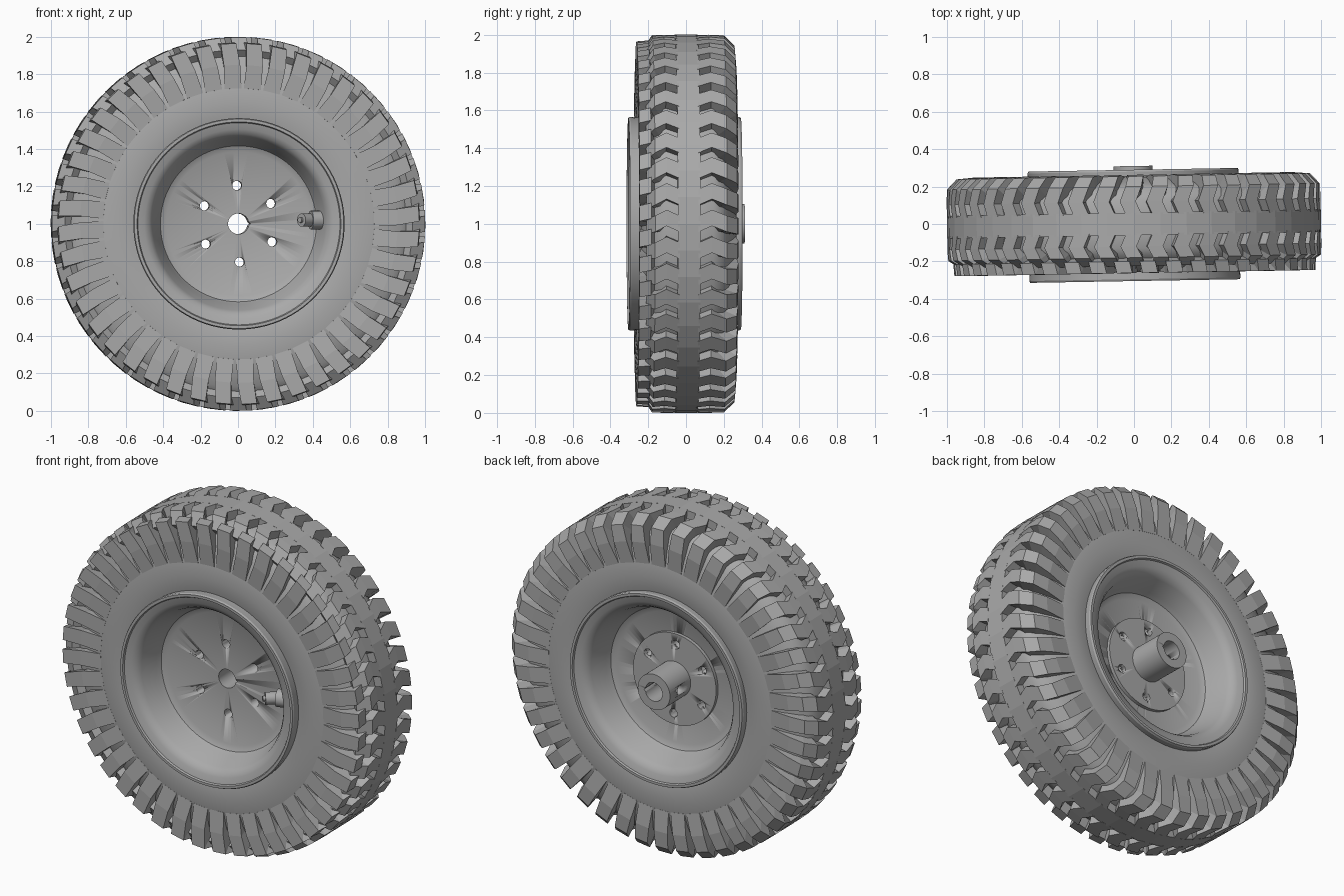
import bpy, bmesh, math
from mathutils import Matrix, Vector

if "Cube" in bpy.data.objects:
    bpy.data.objects.remove(bpy.data.objects["Cube"])

LUGS = 44
PITCH = math.tau / LUGS
TILT = Matrix.Rotation(math.radians(1), 4, 'Z')

grey = bpy.data.materials.new("plain_grey")
grey.use_nodes = True
grey.diffuse_color = (0.4, 0.4, 0.4, 1)
grey.node_tree.nodes["Principled BSDF"].inputs["Base Color"].default_value = (0.4, 0.4, 0.4, 1)


def finish(name, bm, smooth=None):
    """Turn a bmesh into a named, coloured object."""
    bmesh.ops.recalc_face_normals(bm, faces=bm.faces)
    mesh = bpy.data.meshes.new(name)
    bm.to_mesh(mesh)
    bm.free()
    mesh.materials.append(grey)
    obj = bpy.data.objects.new(name, mesh)
    bpy.context.collection.objects.link(obj)
    obj.matrix_world = TILT
    if smooth:
        bpy.ops.object.select_all(action='DESELECT')
        obj.select_set(True)
        bpy.context.view_layer.objects.active = obj
        bpy.ops.object.shade_smooth_by_angle(angle=math.radians(smooth))
    return obj


def polar(r, y, a):
    return Vector((r * math.cos(a), y, 1 + r * math.sin(a)))


def lathe(name, profile, steps, smooth=None):
    """Spin a closed (radius, y) profile about the axle."""
    bm = bmesh.new()
    rings = [[bm.verts.new(polar(r, y, math.tau * i / steps)) for r, y in profile]
             for i in range(steps)]
    n = len(profile)
    for i in range(steps):
        p, q = rings[i], rings[(i + 1) % steps]
        for j in range(n):
            k = (j + 1) % n
            bm.faces.new((p[j], p[k], q[k], q[j]))
    return finish(name, bm, smooth)


def rod(name, start, end, radius, sides=32, smooth=40):
    start, end = Vector(start), Vector(end)
    axis = end - start
    bm = bmesh.new()
    place = Matrix.Translation((start + end) / 2) @ axis.to_track_quat('Z', 'Y').to_matrix().to_4x4()
    bmesh.ops.create_cone(bm, cap_ends=True, segments=sides, radius1=radius,
                          radius2=radius, depth=axis.length, matrix=place)
    return finish(name, bm, smooth)


def lug_ring(name, sections, side, phase):
    """Repeat a kinked block; a section is top r, y, bottom r, y, shift, half width."""
    bm = bmesh.new()
    for i in range(LUGS):
        rows = []
        for rt, yt, rb, yb, shift, half in sections:
            a = (i + phase + shift) * PITCH
            w = half * PITCH
            pts = (polar(rt, side * yt, a - w), polar(rt, side * yt, a + w),
                   polar(rb, side * yb, a + w), polar(rb, side * yb, a - w))
            rows.append([bm.verts.new(p) for p in pts])
        for p, q in zip(rows, rows[1:]):
            for j in range(4):
                k = (j + 1) % 4
                bm.faces.new((p[j], p[k], q[k], q[j]))
        bm.faces.new(rows[0])
        bm.faces.new(rows[-1])
    return finish(name, bm)


def cut(target, cutters):
    for c in cutters:
        c.hide_render = True
        mod = target.modifiers.new(c.name, 'BOOLEAN')
        mod.operation = 'DIFFERENCE'
        mod.solver = 'EXACT'
        mod.object = c
    bpy.context.view_layer.update()
    baked = bpy.data.meshes.new_from_object(
        target.evaluated_get(bpy.context.evaluated_depsgraph_get()))
    target.modifiers.clear()
    target.data = baked


# Tyre body and solid centre band
half = [(0.53, 0.24), (0.58, 0.252), (0.65, 0.257), (0.73, 0.25), (0.8, 0.235),
        (0.87, 0.21), (0.92, 0.18), (0.945, 0.13), (0.95, 0.05)]
lathe("tyre_body", half + [(r, -y) for r, y in reversed(half)], LUGS * 2, 35)
lathe("tread_band", [(0.93, 0.06), (1.0, 0.06), (1.0, -0.06), (0.93, -0.06)], LUGS)

# Tread blocks: kinked across the tread, then folding down the shoulder
tread = [(1.0, 0.05, 0.93, 0.05, 0, 0.3), (1.0, 0.12, 0.93, 0.12, 0.22, 0.3),
         (0.998, 0.2, 0.92, 0.15, 0, 0.3)]
shoulder = [(0.945, 0.255, 0.88, 0.18, -0.1, 0.3), (0.85, 0.263, 0.82, 0.2, -0.1, 0.36),
            (0.725, 0.251, 0.72, 0.235, -0.1, 0.44)]
lug_ring("back_tread_blocks", tread + shoulder, 1, 0)
lug_ring("front_tread_blocks", tread[:2] + [(0.998, 0.18, 0.92, 0.15, 0, 0.3),
         (0.93, 0.225, 0.88, 0.18, -0.1, 0.3)], -1, 0)
lug_ring("front_side_blocks", [(0.97, 0.2, 0.88, 0.17, 0.1, 0.3),
         (0.965, 0.262, 0.88, 0.18, 0, 0.3)] + shoulder[1:], -1, 0.4)

# Rim: dished on both faces, rolled flanges, centre disc
flange = [(0.56, 0.23), (0.565, 0.295), (0.56, 0.305), (0.545, 0.305), (0.54, 0.295),
          (0.505, 0.285), (0.48, 0.272), (0.462, 0.245), (0.43, 0.15), (0.417, 0.122),
          (0.385, 0.105), (0.055, 0.105)]
back = [(r, y - 0.015) for r, y in flange]
front = [(r, -y) for r, y in reversed(flange)]
rim = lathe("rim", back + front, 96, 30)

# Hub: bolted plate and bored tube on the back
hub = lathe("hub", [(0.055, 0.08), (0.27, 0.08), (0.27, 0.11), (0.105, 0.11),
                    (0.105, 0.31), (0.055, 0.31)], 64, 30)

# Bolt holes, set screw hole and keyway
cutters = []
for i in range(6):
    a = math.radians(92 + 60 * i)
    cutters.append(rod("bolt_cutter", polar(0.205, -0.2, a), polar(0.205, 0.2, a), 0.025, 20))
key = rod("key_cutter", (0.052, -0.4, 1), (0.052, 0.4, 1), 0.013, 4)
screw = rod("screw_cutter", (-0.2, 0.21, 1), (-0.03, 0.21, 1), 0.028, 20)
cut(rim, cutters + [key])
cut(hub, cutters + [key, screw])
for c in cutters + [key, screw]:
    bpy.data.objects.remove(c)

# Valve: collar on the dish wall, stem and cap
rod("valve_collar", (0.45, -0.17, 1.02), (0.385, -0.19, 1.02), 0.05, 20)
rod("valve_stem", (0.40, -0.18, 1.02), (0.335, -0.235, 1.02), 0.035, 20)
rod("valve_tip", (0.345, -0.225, 1.02), (0.325, -0.245, 1.02), 0.015, 12)
